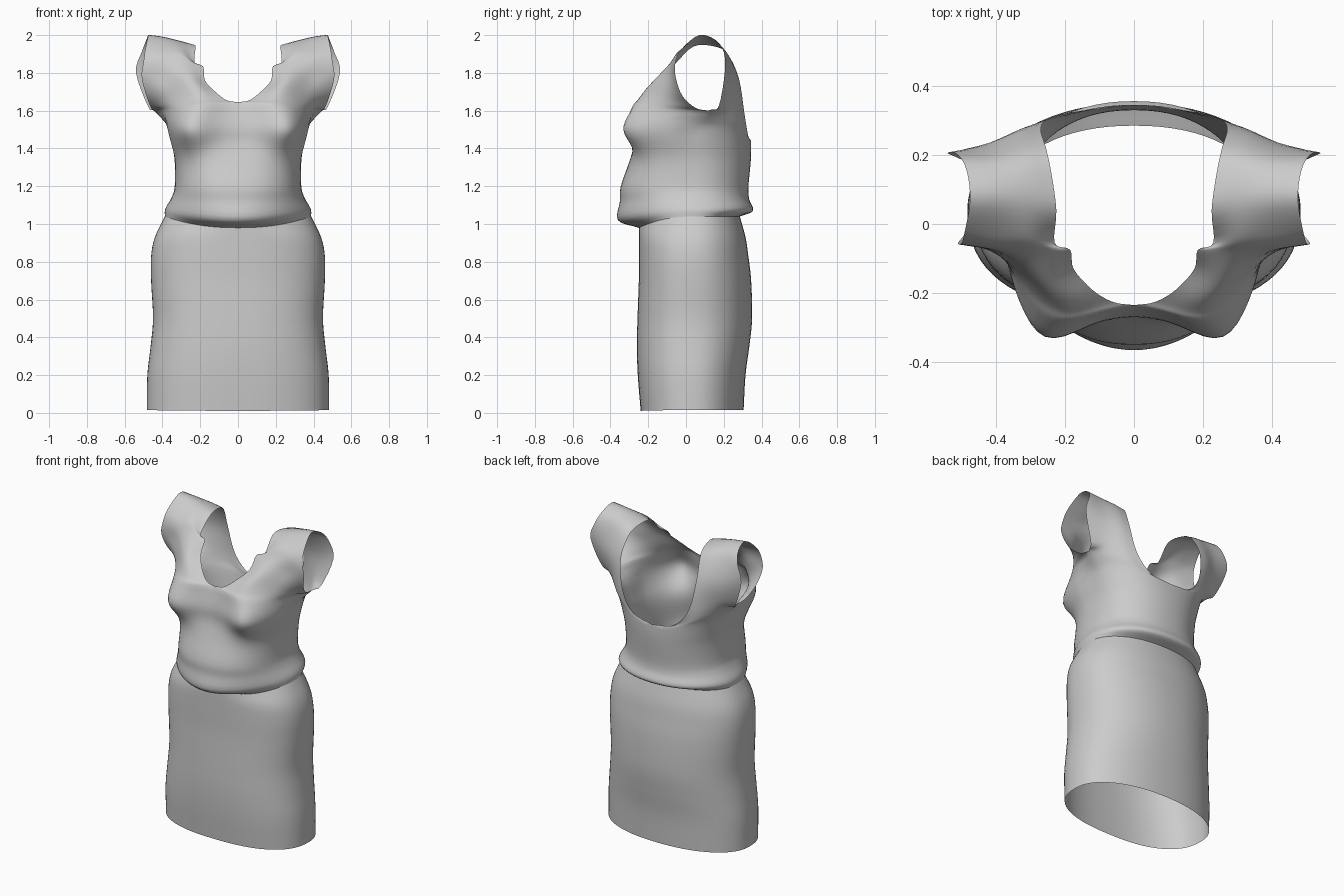
import bpy, bmesh, math
from mathutils import Vector

COLS = 18      # quads across a quarter of the body
SUB = 4        # quads between two control rows
BACK = 0.92    # roundness of the back sections

cube = bpy.data.objects.get("Cube")
if cube:
    bpy.data.objects.remove(cube, do_unlink=True)

cloth = bpy.data.materials.new("grey_cloth")
cloth.use_nodes = True
cloth.diffuse_color = (0.6, 0.6, 0.6, 1)
cloth.node_tree.nodes["Principled BSDF"].inputs["Base Color"].default_value = cloth.diffuse_color


def spline(points, t):
    """Point at t (0 to 1) on a smooth curve through evenly timed points."""
    last = len(points) - 1
    i = min(int(t * last), last - 1)
    f = t * last - i
    b, c = points[i], points[i + 1]
    a = points[i - 1] if i > 0 else b * 2 - c
    d = points[i + 2] if i + 2 <= last else c * 2 - b
    return b + (c - a) * (f / 2) + (a * 2 - b * 5 + c * 4 - d) * (f * f / 2) \
        + (b * 3 - a - c * 3 + d) * (f ** 3 / 2)


def quarter(width, mid_y, end_y, end_z, side_z, power):
    """Rounded quarter section from the centre line to the side seam."""
    row = []
    for i in range(COLS + 1):
        a = math.pi / 2 * i / COLS
        s, c = math.sin(a), max(math.cos(a), 0)
        row.append(Vector((width * s ** power, mid_y + (end_y - mid_y) * c ** power,
                           end_z + (side_z - end_z) * s * s)))
    return row


def across(coords):
    """Dense row through a few control points."""
    points = [Vector(p) for p in coords]
    return [spline(points, i / COLS) for i in range(COLS + 1)]


def loft(rows):
    """Add smooth in-between rows."""
    steps = (len(rows) - 1) * SUB
    columns = list(zip(*rows))
    return [[spline(col, k / steps) for col in columns] for k in range(steps + 1)]


def build(name, rows):
    """Skin a half grid and mirror it into a whole garment."""
    bm = bmesh.new()
    grid = [[bm.verts.new((max(p.x, 0), p.y, p.z)) for p in row] for row in rows]
    for low, high in zip(grid, grid[1:]):
        for i in range(len(low) - 1):
            bm.faces.new((low[i], low[i + 1], high[i + 1], high[i]))
    bmesh.ops.remove_doubles(bm, verts=bm.verts, dist=0.0005)
    bmesh.ops.recalc_face_normals(bm, faces=bm.faces)
    mesh = bpy.data.meshes.new(name)
    bm.to_mesh(mesh)
    bm.free()
    mesh.materials.append(cloth)
    obj = bpy.data.objects.new(name, mesh)
    bpy.context.collection.objects.link(obj)
    mirror = obj.modifiers.new("other_half", "MIRROR")
    mirror.merge_threshold = 0.001
    bpy.ops.object.select_all(action="DESELECT")
    obj.select_set(True)
    bpy.context.view_layer.objects.active = obj
    bpy.ops.object.shade_smooth_by_angle(angle=math.radians(60))


# Bodice rings, hem fold to bust:
# half width, side y, front y, front z, back y, back z, side z, front roundness
rings = [
    (.387, .04, -.25, .98, .285, 1.04, 1.04, .88),
    (.385, .04, -.36, 1.02, .355, 1.07, 1.08, 1.05),
    (.352, .04, -.35, 1.12, .335, 1.13, 1.14, .92),
    (.335, .04, -.345, 1.2, .33, 1.19, 1.2, .84),
    (.335, .05, -.3, 1.33, .34, 1.3, 1.33, .8),
    (.35, .06, -.27, 1.43, .345, 1.37, 1.42, .8),
    (.375, .08, -.265, 1.52, .345, 1.44, 1.52, .8),
]
fronts = [quarter(w, m, fy, fz, sz, p) for w, m, fy, fz, by, bz, sz, p in rings]
backs = [quarter(w, m, by, bz, sz, BACK) for w, m, fy, fz, by, bz, sz, p in rings][::-1]

# Rows from the neckline out to the sleeve opening
armpit = (.445, .12, 1.6)
chest = [
    [(0, -.235, 1.645), (.2, -.255, 1.62), (.34, -.13, 1.6), armpit],
    [(.06, -.225, 1.655), (.21, -.24, 1.655), (.35, -.125, 1.64), (.46, .05, 1.615)],
    [(.12, -.19, 1.7), (.23, -.21, 1.71), (.365, -.11, 1.7), (.485, -.02, 1.68)],
    [(.175, -.13, 1.76), (.26, -.16, 1.77), (.39, -.085, 1.77), (.51, -.055, 1.78)],
    [(.185, -.075, 1.835), (.28, -.085, 1.85), (.4, -.07, 1.86), (.5, -.055, 1.86)],
    [(.23, -.055, 1.85), (.3, -.04, 1.91), (.4, -.03, 1.92), (.49, -.02, 1.93)],
]
shoulder = [
    [(.225, .04, 1.94), (.3, .06, 1.965), (.4, .07, 1.99), (.475, .07, 2)],
    [(.24, .15, 1.94), (.31, .16, 1.955), (.4, .16, 1.965), (.485, .155, 1.975)],
]
upper_back = [
    [(.255, .22, 1.9), (.32, .22, 1.9), (.42, .205, 1.9), (.51, .2, 1.91)],
    [(.27, .28, 1.77), (.33, .27, 1.77), (.42, .235, 1.78), (.54, .205, 1.8)],
    [(.235, .31, 1.58), (.31, .28, 1.62), (.385, .235, 1.65), (.475, .172, 1.62)],
    [(.14, .33, 1.465), (.27, .29, 1.52), (.365, .22, 1.57), armpit],
]
over = [across(r) for r in chest + shoulder + upper_back]
bodice = loft(fronts + over + backs)

# Turn the neckline sharply at the centre and the armhole at the armpit
pieces = loft(fronts + over[:1])[:-1] + loft(over + backs[:1])[:-1] + loft(backs)
for row, piece in zip(bodice, pieces):
    for i in range(COLS + 1):
        edge = max(0, 1 - min(i, COLS - i) / 5)
        row[i] = row[i].lerp(piece[i], edge)

# Close the side seams below the armpits
for k in range(len(rings) * SUB + 1):
    bodice[-1 - k][-1] = bodice[k][-1].copy()

# Bust shaping
for row in bodice:
    for p in row:
        if p.y < 0:
            bump = math.exp(-((p.x - .25) / .12) ** 2 - ((p.z - 1.5) / .11) ** 2)
            p.y -= 0.115 * bump
            p.x += 0.02 * bump * min(1, p.x / .2)
build("bodice", bodice)

# Skirt rings: height, half width, front y, back y
skirt_rings = [
    (.015, .483, -.24, .305), (.2, .48, -.255, .315), (.35, .463, -.26, .335),
    (.5, .45, -.257, .35), (.7, .46, -.25, .345), (.83, .46, -.25, .33),
    (.93, .44, -.25, .315),
]
skirt = [quarter(w, .04, fy, z - .004, z, .81) + quarter(w, .04, by, z, z, BACK)[-2::-1]
         for z, w, fy, by in skirt_rings]
skirt.append(fronts[0] + backs[-1][-2::-1])
build("skirt", loft(skirt))
